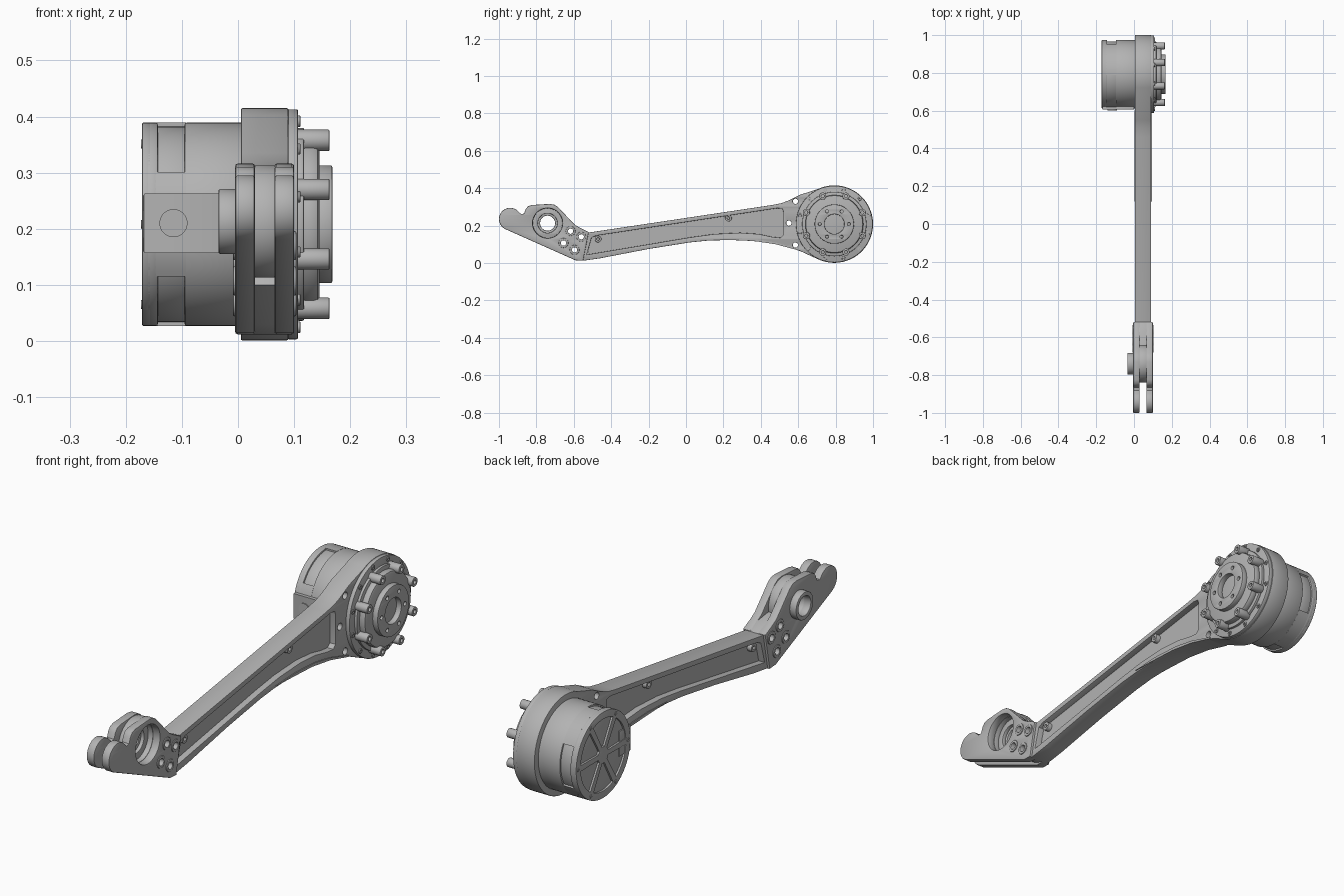
import bpy, bmesh
from math import cos, sin, radians
from mathutils import Matrix

if "Cube" in bpy.data.objects:
    bpy.data.objects.remove(bpy.data.objects["Cube"], do_unlink=True)

grey = bpy.data.materials.new("machined grey")
grey.use_nodes = True
grey.diffuse_color = (0.45, 0.45, 0.45, 1)
grey.node_tree.nodes["Principled BSDF"].inputs["Base Color"].default_value = (0.45, 0.45, 0.45, 1)

HUB = (0.793, 0.208)      # motor axis (y, z)
PIVOT = (-0.74, 0.213)    # foot bearing axis


def arc(centre, r, a0=0, a1=360, n=48):
    """Points on an arc in the side plane; a full turn leaves out the repeated end."""
    steps = n if abs(a1 - a0) == 360 else n + 1
    angles = [radians(a0 + (a1 - a0) * i / n) for i in range(steps)]
    return [(centre[0] + r * cos(a), centre[1] + r * sin(a)) for a in angles]


def around(centre, r, count, start=0):
    return arc(centre, r, start, start + 360, count)


def plate(name, x0, x1, outline, holes=(), bevel=0.003):
    """Side profile with holes, given thickness along x and softened edges."""
    curve = bpy.data.curves.new(name, 'CURVE')
    curve.dimensions = '2D'
    curve.fill_mode = 'BOTH'
    curve.extrude = (x1 - x0) / 2 - bevel
    curve.bevel_depth = bevel
    curve.bevel_resolution = 1
    curve.offset = -bevel
    for loop in [outline, *holes]:
        spline = curve.splines.new('POLY')
        spline.points.add(len(loop) - 1)
        for point, (y, z) in zip(spline.points, loop):
            point.co = (y, z, 0, 1)
        spline.use_cyclic_u = True
    temp = bpy.data.objects.new(name + "_profile", curve)
    bpy.context.collection.objects.link(temp)
    graph = bpy.context.evaluated_depsgraph_get()
    mesh = bpy.data.meshes.new_from_object(temp.evaluated_get(graph))
    bpy.data.objects.remove(temp, do_unlink=True)
    # local x, y, z become world y, z, x
    mesh.transform(Matrix(((0, 0, 1, (x0 + x1) / 2), (1, 0, 0, 0), (0, 1, 0, 0), (0, 0, 0, 1))))
    bm = bmesh.new()
    bm.from_mesh(mesh)
    bmesh.ops.remove_doubles(bm, verts=bm.verts, dist=0.0001)
    bmesh.ops.recalc_face_normals(bm, faces=bm.faces)
    bm.to_mesh(mesh)
    bm.free()
    mesh.name = name
    mesh.materials.clear()
    mesh.materials.append(grey)
    obj = bpy.data.objects.new(name, mesh)
    bpy.context.collection.objects.link(obj)
    bpy.ops.object.select_all(action='DESELECT')
    obj.select_set(True)
    bpy.context.view_layer.objects.active = obj
    bpy.ops.object.shade_smooth_by_angle(angle=radians(32))
    return obj


def disc(name, x0, x1, centre, r, hole=0, bevel=0.003, n=48):
    holes = [arc(centre, hole, n=n)] if hole else []
    return plate(name, x0, x1, arc(centre, r, n=n), holes, bevel)


# Arm: one beam with the motor head, pocketed on both sides around a thin web
foot_bolts = [(-0.617, 0.17), (-0.56, 0.14), (-0.655, 0.107), (-0.596, 0.07)]
bolt_holes = [arc(p, 0.02, n=20) for p in foot_bolts]
head_holes = [arc(p, 0.014, n=20) for p in [(0.585, 0.33), (0.55, 0.213), (0.585, 0.096)]]
arm = [(-0.55, 0.012), (-0.46, 0.025), (-0.2, 0.075), (0.02, 0.11), (0.12, 0.12), (0.235, 0.123),
       (0.35, 0.118), (0.45, 0.107), (0.53, 0.09), (0.61, 0.064)]
arm += arc(HUB, 0.207, -115, 115)
arm += [(0.61, 0.365), (0.55, 0.335), (0.51, 0.32), (0.46, 0.31), (-0.52, 0.163), (-0.57, 0.19),
        (-0.645, 0.2), (-0.70, 0.1), (-0.6, 0.03)]
pocket = [(-0.53, 0.045), (-0.2, 0.1), (0.02, 0.137), (0.15, 0.155), (0.29, 0.162), (0.39, 0.155),
          (0.46, 0.14), (0.505, 0.135), (0.52, 0.15), (0.52, 0.275), (0.515, 0.29), (0.49, 0.293),
          (-0.48, 0.146), (-0.505, 0.135)]
plate("arm_beam", 0.005, 0.09, arm, [pocket, *bolt_holes, *head_holes])
web = [(y, z + (0.008 if z > 0.1 + 0.14 * (y + 0.5) else -0.008)) for y, z in pocket]
plate("arm_web", 0.032, 0.063, web, bevel=0)
for p in [(-0.47, 0.128), (0.227, 0.24)]:
    disc("web_boss", 0.012, 0.083, p, 0.018, 0.007, 0.002, 20)

# Lower flare: a raised rib where the beam widens into the head
rib = [(0.12, 0.128), (0.25, 0.135), (0.38, 0.128), (0.48, 0.11), (0.6, 0.075),
       (0.6, 0.068), (0.48, 0.1), (0.36, 0.118), (0.235, 0.124)]
plate("flare_rib", 0.002, 0.094, rib, bevel=0)

# Foot: two cheeks with rounded open tips, bolted to the end of the arm
cheek = arc((-0.94, 0.235), 0.06, 245, 38, 28)
cheek += [(-0.882, 0.262), (-0.866, 0.264), (-0.857, 0.288), (-0.845, 0.303), (-0.825, 0.31),
          (-0.73, 0.316), (-0.705, 0.312), (-0.685, 0.3), (-0.655, 0.268), (-0.595, 0.205),
          (-0.57, 0.19), (-0.52, 0.165), (-0.55, 0.012), (-0.59, 0.014)]
plate("foot_cheek_right", -0.005, 0.03, cheek, [arc(PIVOT, 0.04), *bolt_holes], 0.004)
plate("foot_cheek_left", 0.065, 0.1, cheek, [arc(PIVOT, 0.08), *bolt_holes], 0.004)
disc("bearing_housing", 0.028, 0.067, PIVOT, 0.1, 0.079)
disc("bearing_step", 0.025, 0.045, PIVOT, 0.082, 0.052)
disc("pivot_boss", -0.035, 0, PIVOT, 0.058, 0.04, 0.004)
for p in foot_bolts:
    disc("foot_bolt_sleeve", -0.009, 0.104, p, 0.026, 0.014, 0.003, 24)

# Output side: flange, cover with posts, and hub
disc("head_flange", 0.088, 0.107, HUB, 0.205, n=72)
for p in around(HUB, 0.19, 12, 15):
    disc("flange_bolt", 0.1, 0.111, p, 0.01, 0.004, 0.001, 16)
disc("cover_base", 0.105, 0.118, HUB, 0.172, n=64)
disc("cover", 0.11, 0.145, HUB, 0.155, bevel=0.01, n=64)
for p in around(HUB, 0.162, 8, 22.5):
    disc("cover_post", 0.105, 0.163, p, 0.019, 0.008, 0.002, 24)
plate("output_hub", 0.14, 0.168, arc(HUB, 0.105, n=64),
      [arc(HUB, 0.053), *[arc(p, 0.008, n=16) for p in around(HUB, 0.078, 6)]])

# Motor housing: stepped can with a grooved band and three pads
disc("motor_neck", -0.095, 0.01, HUB, 0.181, n=72)
disc("motor_groove", -0.15, -0.09, HUB, 0.174, n=72)
disc("motor_rear_band", -0.163, -0.143, HUB, 0.181, n=72)
for a in (180, 60, 300):
    sector = arc(HUB, 0.181, a - 31, a + 31, 16) + arc(HUB, 0.16, a + 31, a - 31, 16)
    plate("motor_pad", -0.147, -0.093, sector, bevel=0)

# Motor end: rim, centre and six spokes between wedge pockets
wedges = []
for k in range(6):
    a = 60 * k + 30
    wedges.append(arc(HUB, 0.15, a - 25, a + 25, 14) + arc(HUB, 0.035, a + 12, a - 12, 4))
plate("motor_end_cap", -0.171, -0.155, arc(HUB, 0.181, n=72), wedges, 0.002)
for p in around(HUB, 0.165, 6):
    disc("end_cap_screw", -0.173, -0.165, p, 0.008, 0.003, 0.001, 16)

# Connector block on the front of the motor, with a round socket
plate("connector_block", -0.168, 0.0, [(0.606, 0.157), (0.68, 0.157), (0.68, 0.263), (0.606, 0.263)])
bpy.ops.mesh.primitive_cylinder_add(vertices=32, radius=0.025, depth=0.01,
                                    location=(-0.115, 0.607, 0.21), rotation=(radians(90), 0, 0))
socket = bpy.context.object
socket.name = "connector_socket"
socket.data.materials.append(grey)
bpy.ops.object.shade_smooth_by_angle(angle=radians(32))
